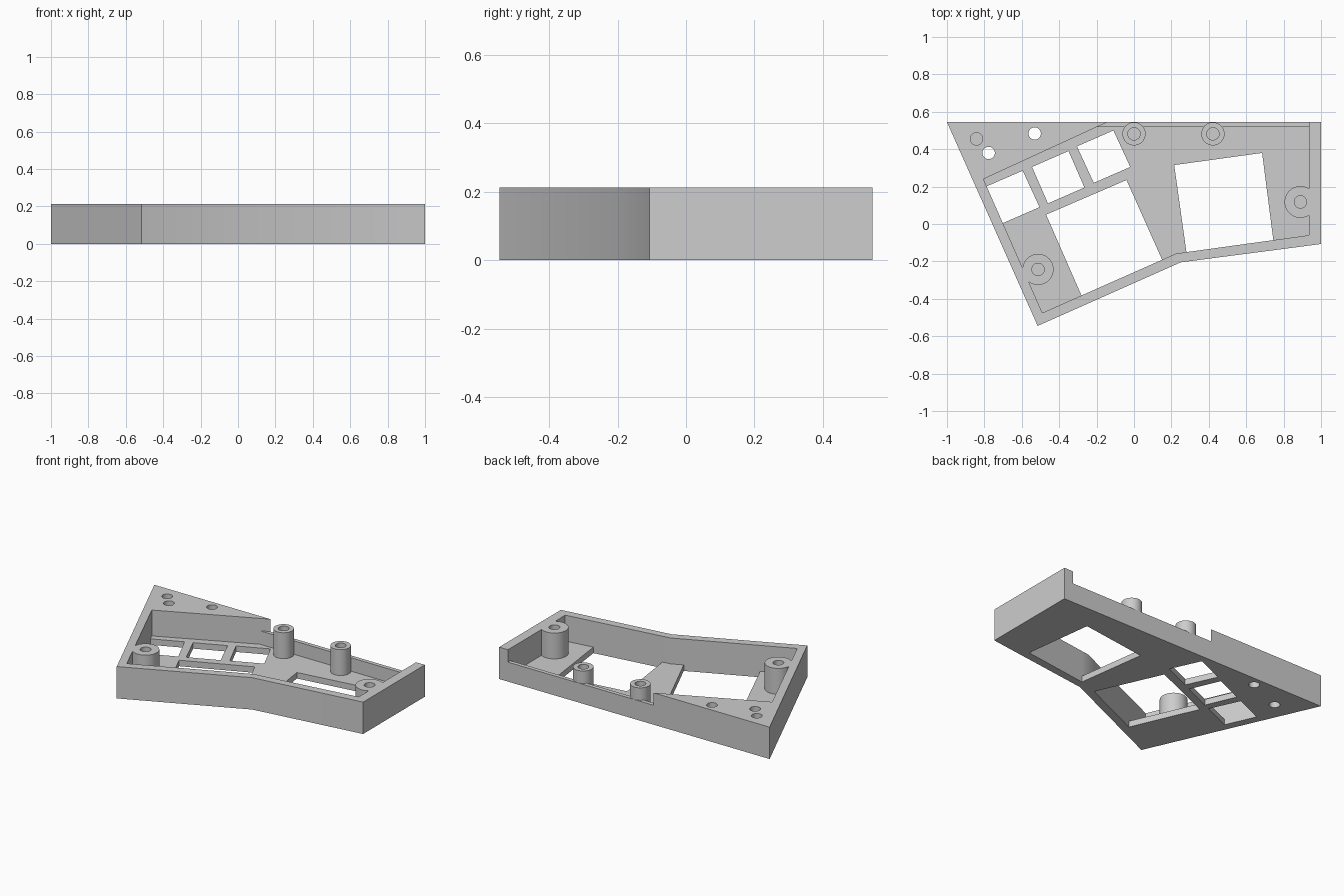
import bpy, bmesh, math
from mathutils import Vector
from mathutils.geometry import delaunay_2d_cdt

if "Cube" in bpy.data.objects:
    bpy.data.objects.remove(bpy.data.objects["Cube"])

# Step heights: floor plate, lowered back wall, full rim
FLOOR, LOW_WALL, RIM = 0.04, 0.13, 0.213
LEVELS = [0.0, FLOOR, LOW_WALL, RIM]
BACK_WALL_Y = 0.518


def circle(x, y, r, n=48):
    return [(x + r * math.cos(2 * math.pi * i / n),
             y + r * math.sin(2 * math.pi * i / n)) for i in range(n)]


def inside(p, poly):
    """Even-odd point in polygon test."""
    hit = False
    for (x0, y0), (x1, y1) in zip(poly, poly[1:] + poly[:1]):
        if (y0 > p[1]) != (y1 > p[1]):
            if p[0] < x0 + (p[1] - y0) * (x1 - x0) / (y1 - y0):
                hit = not hit
    return hit


# Outer shell
outline = [(-1, 0.545), (-0.515, -0.545), (0.25, -0.205), (1, -0.107), (1, 0.545)]

# Cavity, running out through the back
cavity = [(-0.805, 0.24), (-0.49, -0.475), (0.225, -0.158),
          (0.935, -0.06), (0.935, 0.60), (-0.022, 0.60)]
back_wall = [(-0.4, BACK_WALL_Y), (0.97, BACK_WALL_Y), (0.97, 0.65), (-0.4, 0.65)]

# Floor openings: two large, three small (trimmed by the cavity walls)
openings = [
    [(-0.47, 0.05), (-0.26, -0.43), (0.17, -0.235), (-0.04, 0.235)],
    [(0.215, 0.315), (0.283, -0.17), (0.748, -0.11), (0.685, 0.38)],
    [(-0.83, 0.183), (-0.74, -0.012), (-0.505, 0.09), (-0.595, 0.285)],
    [(-0.545, 0.305), (-0.46, 0.11), (-0.265, 0.195), (-0.35, 0.39)],
    [(-0.305, 0.415), (-0.215, 0.22), (-0.02, 0.305), (-0.11, 0.50)],
]

# Screw posts, blind screw holes and through holes
post_spots = [(0, 0.482, 0.062), (0.422, 0.482, 0.062),
              (0.89, 0.118, 0.085), (-0.513, -0.243, 0.083)]
posts = [circle(*p) for p in post_spots]
blind_holes = [circle(x, y, 0.033) for x, y, r in post_spots]
blind_holes.append(circle(-0.842, 0.455, 0.033))
through_holes = [circle(-0.777, 0.38, 0.033), circle(-0.531, 0.484, 0.033)]


def height_at(p):
    """Height of the solid above a plan position."""
    def in_any(loops):
        return any(inside(p, loop) for loop in loops)
    if not inside(p, outline) or in_any(through_holes):
        return 0.0
    if in_any(blind_holes):
        return FLOOR
    if in_any(posts) or not inside(p, cavity):
        return RIM
    if in_any(openings):
        return 0.0
    return LOW_WALL if p[1] > BACK_WALL_Y else FLOOR


# Divide the plan along every outline
points, edges = [], []
for loop in [outline, cavity, back_wall] + openings + posts + blind_holes + through_holes:
    start, n = len(points), len(loop)
    points += [Vector(p) for p in loop]
    edges += [(start + i, start + (i + 1) % n) for i in range(n)]
plan, _, cells, *_ = delaunay_2d_cdt(points, edges, [], 0, 1e-5)

heights, owner = [], {}
for c, cell in enumerate(cells):
    centre = sum((plan[i] for i in cell), Vector((0, 0))) / len(cell)
    heights.append(height_at(centre))
    for a, b in zip(cell, cell[1:] + cell[:1]):
        owner[(a, b)] = c

# Raise each plan region to its height, with walls between the steps
bm = bmesh.new()
cache = {}


def vert(i, z):
    if (i, z) not in cache:
        cache[(i, z)] = bm.verts.new((plan[i].x, plan[i].y, z))
    return cache[(i, z)]


for cell, h in zip(cells, heights):
    if h == 0:
        continue
    bm.faces.new([vert(i, h) for i in cell])
    bm.faces.new([vert(i, 0.0) for i in reversed(cell)])
    for a, b in zip(cell, cell[1:] + cell[:1]):
        side = owner.get((b, a))
        low = heights[side] if side is not None else 0.0
        for z0, z1 in zip(LEVELS, LEVELS[1:]):
            if z0 >= low and z1 <= h:
                bm.faces.new([vert(a, z0), vert(b, z0), vert(b, z1), vert(a, z1)])

# Merge the flat areas into clean faces
bmesh.ops.dissolve_limit(bm, angle_limit=math.radians(1),
                         verts=bm.verts[:], edges=bm.edges[:])
mesh = bpy.data.meshes.new("case_half")
bm.to_mesh(mesh)
bm.free()
case = bpy.data.objects.new("case_half", mesh)
bpy.context.collection.objects.link(case)

# Single grey finish
grey = bpy.data.materials.new("mid_grey")
grey.diffuse_color = (0.61, 0.61, 0.61, 1)
grey.use_nodes = True
grey.node_tree.nodes["Principled BSDF"].inputs["Base Color"].default_value = grey.diffuse_color
mesh.materials.append(grey)

bpy.ops.object.select_all(action='DESELECT')
case.select_set(True)
bpy.context.view_layer.objects.active = case
bpy.ops.object.shade_smooth_by_angle(angle=math.radians(30))
